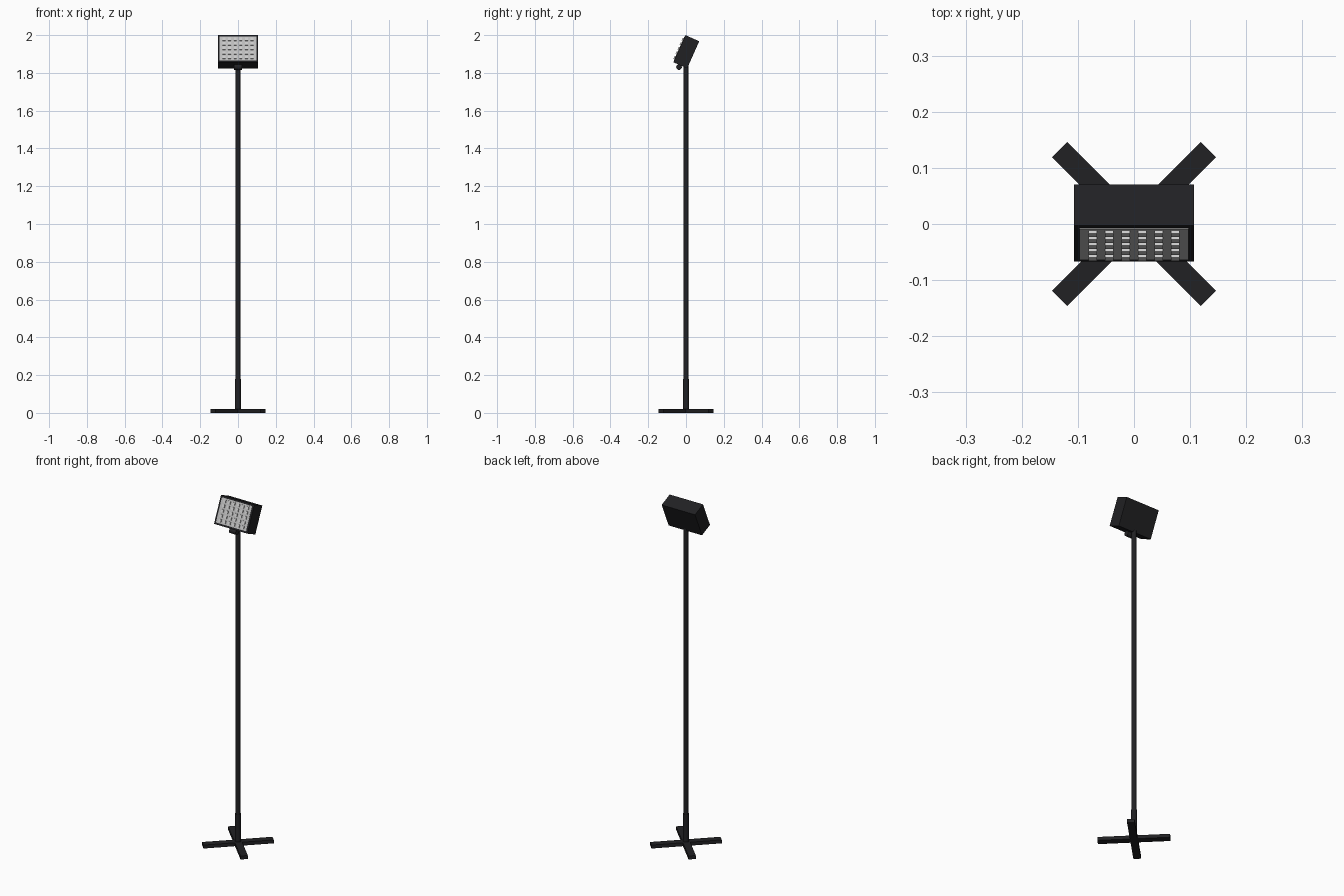
import bpy, math
from mathutils import Matrix, Vector

if "Cube" in bpy.data.objects:
    bpy.data.objects.remove(bpy.data.objects["Cube"])


def material(name, c):
    m = bpy.data.materials.new(name)
    m.diffuse_color = (*c, 1)
    m.use_nodes = True
    m.node_tree.nodes["Principled BSDF"].inputs["Base Color"].default_value = m.diffuse_color
    return m


BLACK = material("black_metal", (0.015, 0.015, 0.017))
PANEL = material("grey_panel", (0.5, 0.5, 0.5))
WHITE = material("white_led", (0.9, 0.9, 0.88))


def box(name, size, loc, mat, frame=Matrix()):
    bpy.ops.mesh.primitive_cube_add(size=1)
    o = bpy.context.object
    o.name = name
    o.data.transform(Matrix.Diagonal((*size, 1)))
    o.matrix_world = frame @ Matrix.Translation(loc)
    o.data.materials.append(mat)
    return o


def cylinder(name, r, depth, loc, mat, rot=(0, 0, 0)):
    bpy.ops.mesh.primitive_cylinder_add(vertices=24, radius=r, depth=depth,
                                        location=loc, rotation=rot)
    o = bpy.context.object
    o.name = name
    o.data.materials.append(mat)
    bpy.ops.object.shade_smooth_by_angle(angle=math.radians(35))
    return o


# Crossed foot bars
for i, a in enumerate((45, -45)):
    box(f"foot_bar_{i + 1}", (0.375, 0.039, 0.02), (0, 0, 0.01), BLACK,
        Matrix.Rotation(math.radians(a), 4, 'Z'))

# Sleeve and pole
cylinder("pole_sleeve", 0.016, 0.165, (0, 0, 0.0975), BLACK)
cylinder("pole", 0.0125, 1.825, (0, 0, 0.9275), BLACK)

# Tilted lamp housing
head = Matrix.Translation((0, 0.0015, 1.912)) @ Matrix.Rotation(math.radians(-24), 4, 'X')
box("lamp_housing", (0.214, 0.08, 0.157), (0, 0, 0), BLACK, head)

# Hinge knob below the housing
cylinder("hinge_knob", 0.015, 0.042, (0, -0.037, 1.831), BLACK, (0, math.pi / 2, 0))

# Light panel with a grid of raised LEDs
box("light_panel", (0.194, 0.004, 0.137), (0, -0.0395, 0), PANEL, head)
leds = []
for col in range(6):
    for row in range(5):
        leds.append(box("led_grid", (0.0155, 0.007, 0.016),
                        ((col - 2.5) * 0.0293, -0.0435, (row - 2) * 0.0265), WHITE, head))
bpy.ops.object.select_all(action='DESELECT')
for o in leds:
    o.select_set(True)
bpy.context.view_layer.objects.active = leds[0]
bpy.ops.object.join()
